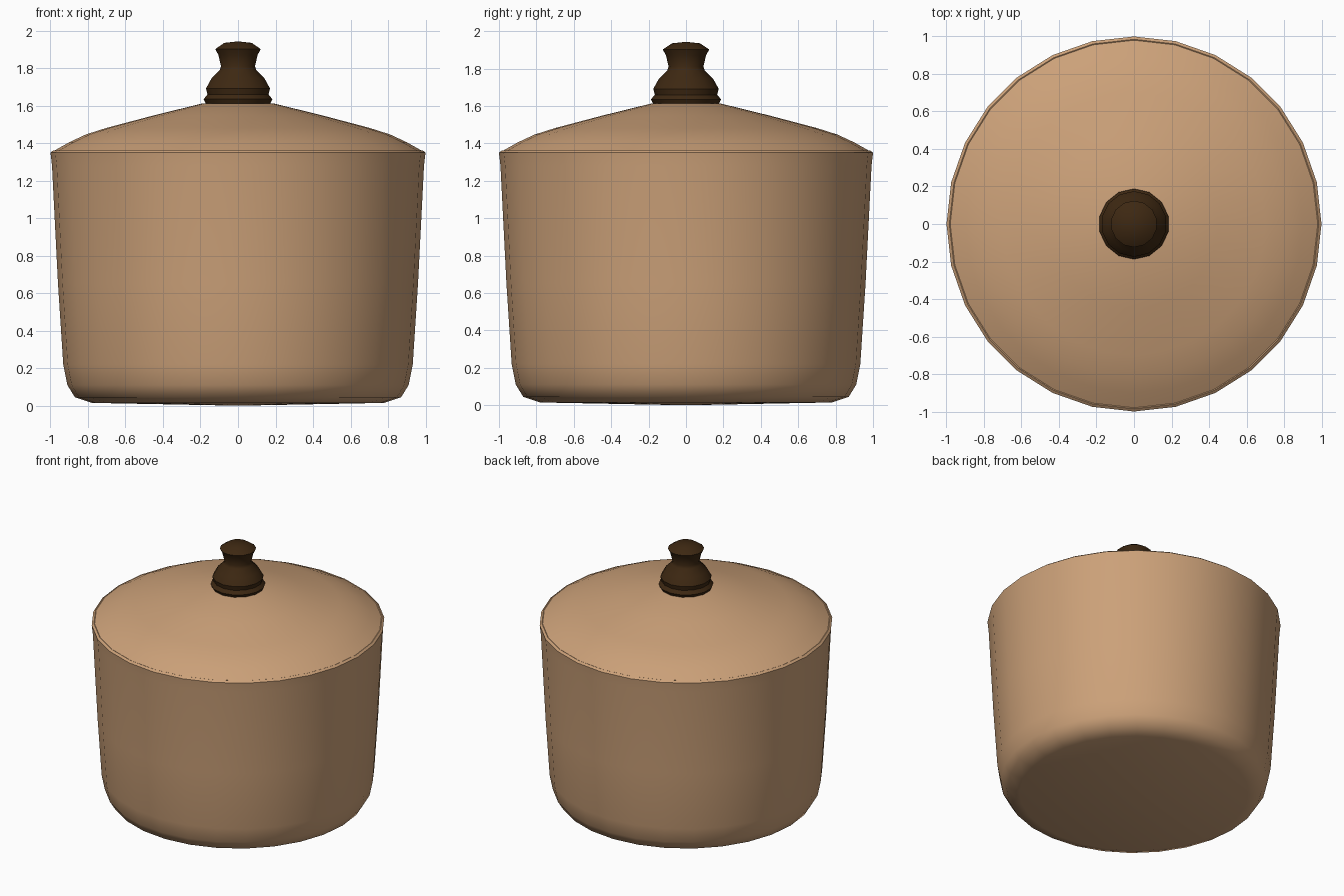
import bpy, bmesh, math

cube = bpy.data.objects.get("Cube")
if cube:
    bpy.data.objects.remove(cube, do_unlink=True)


def material(name, color):
    m = bpy.data.materials.new(name)
    m.use_nodes = True
    m.diffuse_color = color
    bsdf = m.node_tree.nodes["Principled BSDF"]
    bsdf.inputs["Base Color"].default_value = color
    bsdf.inputs["Roughness"].default_value = 0.7
    return m


def lathe(name, profile, sides, mat, sharp_angle):
    """Revolve (radius, height) points around z; zero radius makes a pole."""
    bm = bmesh.new()
    rings = []
    for r, z in profile:
        if r == 0:
            rings.append([bm.verts.new((0, 0, z))] * sides)
            continue
        ring = []
        for i in range(sides):
            a = 2 * math.pi * i / sides - math.pi / 2
            ring.append(bm.verts.new((r * math.cos(a), r * math.sin(a), z)))
        rings.append(ring)
    for low, high in zip(rings, rings[1:]):
        for i in range(sides):
            j = (i + 1) % sides
            corners = [low[i], low[j], high[j], high[i]]
            bm.faces.new(list(dict.fromkeys(corners)))
    bmesh.ops.recalc_face_normals(bm, faces=bm.faces)
    mesh = bpy.data.meshes.new(name)
    bm.to_mesh(mesh)
    bm.free()
    mesh.materials.append(mat)
    ob = bpy.data.objects.new(name, mesh)
    bpy.context.collection.objects.link(ob)
    bpy.ops.object.select_all(action='DESELECT')
    ob.select_set(True)
    bpy.context.view_layer.objects.active = ob
    bpy.ops.object.shade_smooth_by_angle(angle=math.radians(sharp_angle))
    return ob


clay = material("tan_clay", (0.60, 0.355, 0.19, 1))
wood = material("dark_wood", (0.047, 0.021, 0.006, 1))

# Pot: rounded base, tapered wall, rim and hollow inside
lathe("pot_body", [
    (0, 0.0), (0.78, 0.015), (0.87, 0.045), (0.91, 0.11), (0.932, 0.22),
    (0.96, 0.65), (0.992, 1.28), (1.0, 1.35), (0.985, 1.362), (0.95, 1.345),
    (0.94, 1.2), (0.87, 0.2), (0.78, 0.08), (0, 0.06)], 28, clay, 50)

# Lid: shallow dome with a turned-down edge
lathe("lid", [
    (0, 1.33), (0.95, 1.33), (0.98, 1.36), (0.90, 1.405), (0.81, 1.447),
    (0.70, 1.482), (0.45, 1.548), (0.19, 1.612), (0, 1.615)], 28, clay, 50)

# Turned knob: foot ring, bulb, neck and flared top
lathe("lid_knob", [
    (0, 1.60), (0.175, 1.61), (0.188, 1.635), (0.167, 1.66), (0.175, 1.692),
    (0.145, 1.745), (0.10, 1.79), (0.093, 1.81), (0.107, 1.87),
    (0.124, 1.902), (0.075, 1.935), (0, 1.943)], 14, wood, 40)
